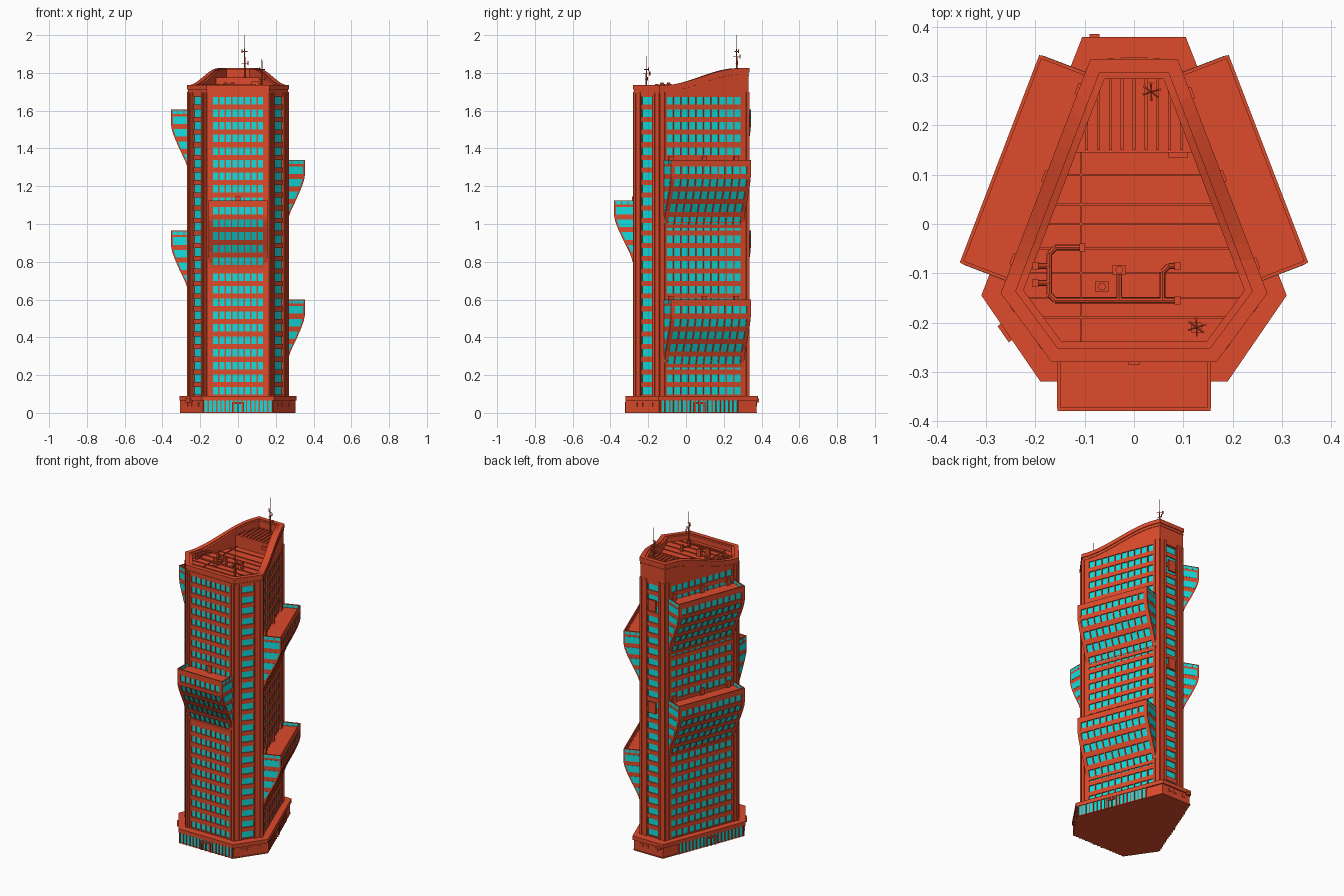
import bpy, bmesh, math
from mathutils import Vector, Matrix

if "Cube" in bpy.data.objects:
    bpy.data.objects.remove(bpy.data.objects["Cube"])


def material(name, rgb):
    m = bpy.data.materials.new(name)
    m.diffuse_color = (*rgb, 1)
    m.use_nodes = True
    m.node_tree.nodes["Principled BSDF"].inputs["Base Color"].default_value = m.diffuse_color
    return m


RED = material("red_cladding", (0.73, 0.07, 0.024))
CYAN = material("cyan_glass", (0.007, 0.73, 0.73))


def finish(bm, name, mat):
    bmesh.ops.recalc_face_normals(bm, faces=bm.faces)
    me = bpy.data.meshes.new(name)
    bm.to_mesh(me)
    bm.free()
    me.materials.append(mat)
    ob = bpy.data.objects.new(name, me)
    bpy.context.collection.objects.link(ob)


def mirrored(right):
    # right-hand corners (front, side, back) to a counter-clockwise hexagon
    f, s, b = right
    return [Vector(p) for p in ((-f[0], f[1]), f, s, b, (-b[0], b[1]), (-s[0], s[1]))]


def edge(poly, i):
    a, b = poly[i], poly[(i + 1) % len(poly)]
    t = (b - a).normalized()
    return a, t, Vector((t.y, -t.x)), (b - a).length


def offset(poly, d):
    out = []
    for i, p in enumerate(poly):
        n1, n2 = edge(poly, i - 1 if i else len(poly) - 1)[2], edge(poly, i)[2]
        out.append(p + (n1 + n2) * (d / (1 + n1.dot(n2))))
    return out


def prism(bm, poly, z0, z1):
    lo = [bm.verts.new((p[0], p[1], z0)) for p in poly]
    hi = [bm.verts.new((p[0], p[1], z1)) for p in poly]
    bm.faces.new(lo[::-1])
    bm.faces.new(hi)
    for i in range(len(poly)):
        j = (i + 1) % len(poly)
        bm.faces.new((lo[i], lo[j], hi[j], hi[i]))


def block(bm, e, u0, u1, z0, z1, a0, b0, a1=None, b1=None):
    # block on wall e: along u, up z, depth a..b at the bottom and a1..b1 at the top
    a1 = a0 if a1 is None else a1
    b1 = b0 if b1 is None else b1
    o, t, n, _ = e
    v = []
    for z, a, b in ((z0, a0, b0), (z1, a1, b1)):
        for u, d in ((u0, a), (u1, a), (u1, b), (u0, b)):
            p = o + t * u + n * d
            v.append(bm.verts.new((p.x, p.y, z)))
    for f in ((3, 2, 1, 0), (4, 5, 6, 7), (0, 1, 5, 4), (1, 2, 6, 5), (2, 3, 7, 6), (3, 0, 4, 7)):
        bm.faces.new([v[k] for k in f])


def box(bm, x0, x1, y0, y1, z0, z1):
    prism(bm, [(x0, y0), (x1, y0), (x1, y1), (x0, y1)], z0, z1)


def rod(bm, a, b, r, r2=None, seg=8):
    a, b = Vector(a), Vector(b)
    m = Matrix.Translation((a + b) / 2) @ (b - a).to_track_quat('Z', 'Y').to_matrix().to_4x4()
    bmesh.ops.create_cone(bm, cap_ends=True, segments=seg, radius1=r, radius2=r if r2 is None else r2,
                          depth=(b - a).length, matrix=m)


def facade(grid, glass, e, u0, u1, cols, rows, z0, z1, df, half=0.02, bar=0.0035, deep=0.006):
    # glass strips between floor bands, divided by mullions, following depth df(z)
    zs = [z0] + [z for c in rows for z in (c - half, c + half)] + [z1]
    for k in range(0, len(zs), 2):
        a, b = zs[k], zs[k + 1]
        block(grid, e, u0, u1, a, b, df(a) - .012, df(a), df(b) - .012, df(b))
    for c in rows:
        a, b = c - half, c + half
        block(glass, e, u0, u1, a, b, df(a) - .013, df(a) - deep, df(b) - .013, df(b) - deep)
        for i in range(cols + 1):
            u = u0 + (u1 - u0) * i / cols
            block(grid, e, max(u0, u - bar), min(u1, u + bar), a, b, df(a) - .012, df(a), df(b) - .012, df(b))


TOWER = mirrored([(.165, -.275), (.265, -.14), (.085, .33)])
PODIUM = mirrored([(.19, -.32), (.31, -.145), (.105, .38)])
PITCH, BASE = 0.0668, 0.117
ROWS = [BASE + PITCH * i for i in range(24)]
ROOF = 1.70


def wave(y):
    s = min(1, max(0, (y + .12) / .41))
    return 1.735 + .09 * s * s * (3 - 2 * s)


# podium with cornice, glazed shopfronts and doors
bm = bmesh.new()
prism(bm, offset(PODIUM, -.008), 0, .07)
prism(bm, PODIUM, .066, .09)
prism(bm, offset(PODIUM, -.004), 0, .006)
glass = bmesh.new()
for i, u0, u1, n in ((0, .01, .37, 16), (2, .015, .45, 18), (4, .114, .549, 18)):
    e = edge(PODIUM, i)
    block(glass, e, u0, u1, .006, .066, -.012, -.005)
    for k in range(n + 1):
        u = u0 + (u1 - u0) * k / n
        block(bm, e, u - .003, u + .003, 0, .068, -.012, 0)
    c = (u0 + u1) / 2
    block(bm, e, c - .033, c + .033, .048, .057, -.01, .004)
    for s in (-.03, 0, .03):
        block(bm, e, c + s - .003, c + s + .003, 0, .05, -.01, .003)
for i in (1, 3, 5):
    e = edge(PODIUM, i)
    for u in (.05, .085, .15):
        block(bm, e, u, u + .02, .035, .055, -.01, -.004)
block(bm, edge(PODIUM, 5), .07, .11, .055, .078, -.01, .008)
block(bm, edge(PODIUM, 3), .175, .195, .055, .075, -.01, .006)
finish(bm, "podium", RED)
finish(glass, "podium_glass", CYAN)

# tower core
bm = bmesh.new()
prism(bm, offset(TOWER, -.012), .08, ROOF)
finish(bm, "tower_core", RED)

# window grids and piers on all six walls
grid, glass, piers = bmesh.new(), bmesh.new(), bmesh.new()
for i in range(6):
    e = edge(TOWER, i)
    L = e[3]
    margin, cols = {0: (.03, 8), 2: (.04, 10), 4: (.04, 10), 3: (.045, 1)}.get(i, (.044, 1))
    wide = cols > 1
    df = (lambda z: 0) if wide else (lambda z: -.003)
    facade(grid, glass, e, margin, L - margin, cols, ROWS, .085, ROOF, df)
    for flip in (False, True):
        def pier(u0, u1, d):
            if flip:
                u0, u1 = L - u1, L - u0
            block(piers, e, u0, u1, .085, ROOF, -.013, d)
        pier(0, .012, .005)
        pier(.012, margin, 0)
        if not wide:
            pier(margin - .014, margin, .006)
        else:
            pier(margin - .012, margin - .006, .004)
e = edge(TOWER, 3)
for z in (.87, 1.51):
    block(piers, e, .06, .11, z, z + .07, 0, .009)
finish(grid, "window_grid", RED)
finish(glass, "tower_glass", CYAN)
finish(piers, "wall_piers", RED)


def ring(bm, outer, inner, zlo, ztop):
    # closed wall ring whose top follows the wave
    N, loops = 14, []
    for i in range(6):
        for k in range(N):
            f = k / N
            o = outer[i].lerp(outer[(i + 1) % 6], f)
            q = inner[i].lerp(inner[(i + 1) % 6], f)
            t = wave(o.y) + ztop
            lo = zlo(o.y)
            loops.append([bm.verts.new(c) for c in ((o.x, o.y, lo), (o.x, o.y, t), (q.x, q.y, t), (q.x, q.y, lo))])
    for a, b in zip(loops, loops[1:] + loops[:1]):
        for k in range(4):
            m = (k + 1) % 4
            bm.faces.new((a[k], b[k], b[m], a[m]))


# wavy parapet with two trim bands
bm = bmesh.new()
ring(bm, TOWER, offset(TOWER, -.036), lambda y: 1.68, -.004)
ring(bm, offset(TOWER, .005), offset(TOWER, -.022), lambda y: wave(y) - .024, 0)
ring(bm, offset(TOWER, .003), offset(TOWER, -.01), lambda y: wave(y) - .042, -.034)
finish(bm, "wavy_parapet", RED)

# cantilevered bays
PROFILE = [(0, .105), (.085, .105), (.11, .1), (.15, .085), (.21, .057), (.27, .026), (.33, .004), (.36, 0)]


def depth(h):
    for (h0, d0), (h1, d1) in zip(PROFILE, PROFILE[1:]):
        if h <= h1:
            return d0 + (d1 - d0) * (h - h0) / (h1 - h0)
    return 0


for name, i, m, cols, top in (("front_bay", 0, .01, 8, 1.125), ("right_upper_bay", 2, .026, 10, 1.34),
                              ("right_lower_bay", 2, .026, 10, .6), ("left_upper_bay", 4, .026, 10, 1.605),
                              ("left_lower_bay", 4, .026, 10, .965)):
    e = edge(TOWER, i)
    u0, u1 = m, e[3] - m
    bm, glass = bmesh.new(), bmesh.new()
    df = lambda z: depth(top - z)
    hs = [.022] + [h for h, _ in PROFILE[1:]]
    for ha, hb in zip(hs, hs[1:]):
        da, db = depth(ha), depth(hb)
        block(bm, e, u0, u1, top - hb, top - ha, -.02, db - .012, -.02, da - .012)
        for a, b in ((u0, u0 + .018), (u1 - .018, u1)):
            block(bm, e, a, b, top - hb, top - ha, -.02, db, -.02, da)
    rows = [top - .055 - PITCH * k for k in range(4, -1, -1)]
    facade(bm, glass, e, u0 + .018, u1 - .018, cols, rows, top - .36, top - .02, df)
    # terrace parapet, end railings and doors
    block(bm, e, u0, u1, top - .022, top, .098, .105)
    for a, b in ((u0, u0 + .005), (u1 - .005, u1)):
        block(glass, e, a, b, top - .022, top - .003, 0, .1)
        block(bm, e, a - .001, b + .001, top - .004, top, 0, .1)
        for d in (.03, .065):
            block(bm, e, a - .001, b + .001, top - .022, top, d, d + .004)
        for z in rows:
            z0, z1 = z - .02, z + .02
            block(glass, e, a - .0015, b + .0015, z0, z1, 0, max(.002, df(z0) - .01), 0, max(.002, df(z1) - .01))
    for f in (.08, .5, .9):
        u = u0 + (u1 - u0) * f
        if i or f == .5:
            block(bm, e, u - .012, u + .012, top - .022, top + .02, 0, .01)
    finish(bm, name, RED)
    finish(glass, name + "_glass", CYAN)

# roof deck seams, raised rear deck and louvres
bm = bmesh.new()
for y in (-.245, -.19, -.15, -.1, -.05, 0, .04, .1):
    w = .228 - (y + .14) * .383 if y > -.14 else .228 + (y + .14) * .74
    box(bm, -w, w, y - .002, y + .002, ROOF - .004, ROOF + .004)
box(bm, -.11, -.106, -.25, .15, ROOF - .004, ROOF + .005)
prism(bm, [(-.122, .145), (.122, .145), (.066, .305), (-.066, .305)], ROOF - .01, 1.775)
for k in range(-4, 5):
    x = k * .024
    box(bm, x - .003, x + .003, .15, min(.298, .15 + (.118 - abs(x)) * 2.6), 1.77, 1.782)
box(bm, .07, .11, .135, .146, 1.735, 1.755)
finish(bm, "roof_deck", RED)

# roof pipes and ventilation units
bm = bmesh.new()
Z = 1.732
for path in ([(-.105, -.048), (-.16, -.048), (-.172, -.06), (-.172, -.143), (-.16, -.155), (.085, -.155)],
             [(.085, -.085), (.07, -.085), (.058, -.097), (.058, -.155)], [(-.03, -.09), (-.03, -.155)],
             [(-.2, -.085), (-.172, -.085)], [(-.2, -.12), (-.172, -.12)]):
    for a, b in zip(path, path[1:]):
        rod(bm, (*a, Z), (*b, Z), .006)
for x, y in ((-.105, -.048), (.088, -.155), (.088, -.085), (-.2, -.085), (-.2, -.12)):
    box(bm, x - .006, x + .006, y - .008, y + .008, ROOF - .01, Z + .01)
for x, y in ((-.065, -.127), (-.03, -.093)):
    box(bm, x - .014, x + .014, y - .01, y + .01, ROOF - .01, Z + .012)
    rod(bm, (x, y, Z), (x, y, Z + .018), .008)
finish(bm, "roof_pipes", RED)

# antenna masts
for name, x, y, z0, z1 in (("rear_mast", .035, .268, 1.77, 2.0), ("front_mast", .127, -.21, ROOF, 1.89)):
    bm = bmesh.new()
    h = z1 - z0
    rod(bm, (x, y, z0 - .01), (x, y, z0 + h * .5), .004)
    rod(bm, (x, y, z0 + h * .5), (x, y, z1), .0025, .001)
    box(bm, x - .01, x + .01, y - .01, y + .01, z0 - .01, z0 + .008)
    for f, ang in ((.35, .3), (.5, 1.6), (.62, 2.5)):
        c, s, z = math.cos(ang) * .018, math.sin(ang) * .018, z0 + h * f
        rod(bm, (x - c, y - s, z), (x + c, y + s, z), .002, seg=6)
        rod(bm, (x + c, y + s, z - .008), (x + c, y + s, z + .012), .003, seg=6)
    finish(bm, name, RED)
